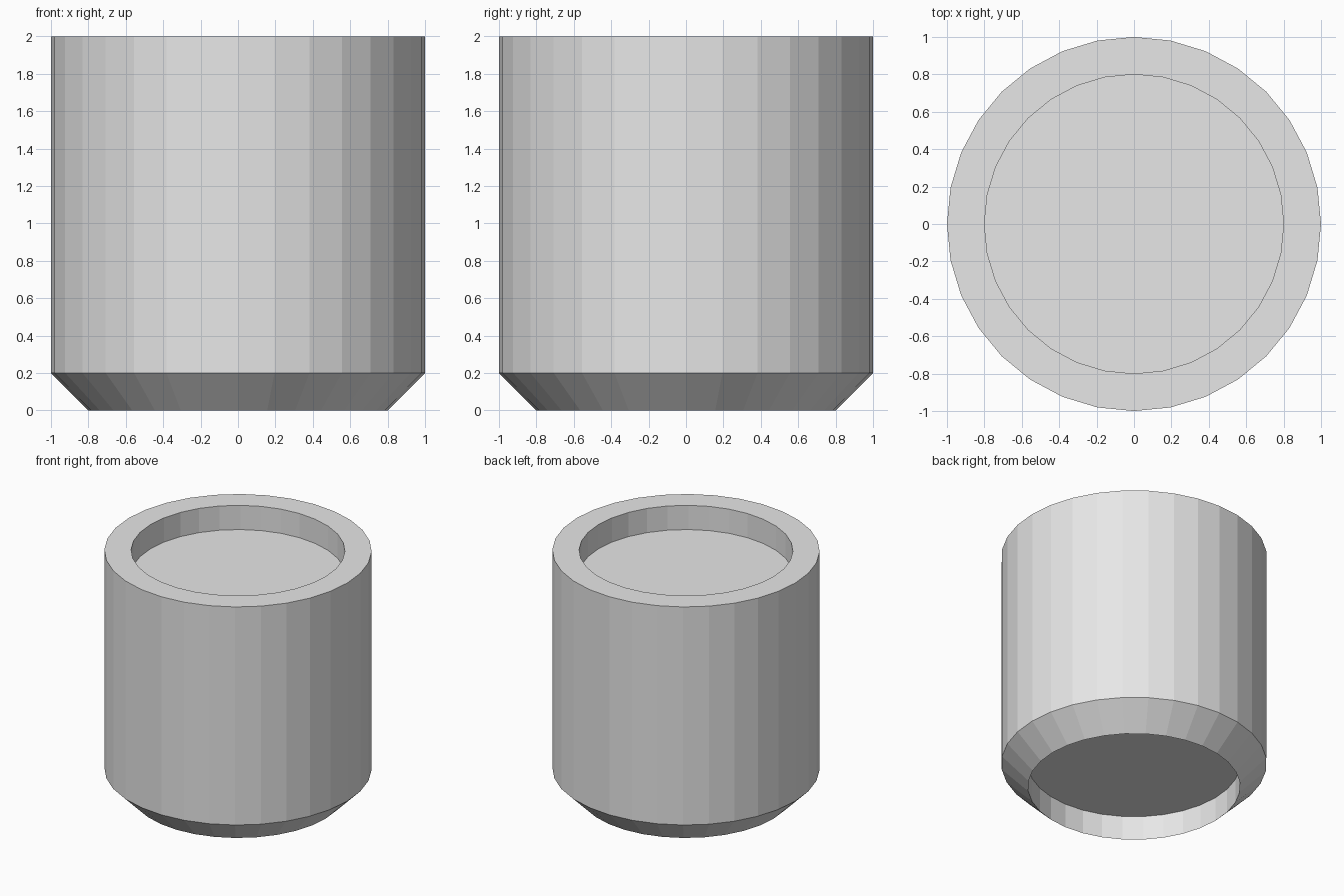
import bpy
import bmesh
from math import cos, sin, tau

default_cube = bpy.data.objects.get("Cube")
if default_cube:
    bpy.data.objects.remove(default_cube, do_unlink=True)

SIDES = 32
RADIUS, INNER = 1.0, 0.8
HEIGHT, STEP = 2.0, 0.2  # STEP: chamfer height and depth of both recesses

grey = bpy.data.materials.new("light grey")
grey.use_nodes = True
colour = (0.8, 0.8, 0.8, 1.0)
grey.diffuse_color = colour
grey.node_tree.nodes["Principled BSDF"].inputs["Base Color"].default_value = colour


def add_ring(bm, radius, z):
    angles = [tau * i / SIDES for i in range(SIDES)]
    return [bm.verts.new((radius * cos(a), radius * sin(a), z)) for a in angles]


def lathe(name, profile, material):
    """Closed faceted solid turned from (radius, z) points, capped at both ends."""
    bm = bmesh.new()
    rings = [add_ring(bm, r, z) for r, z in profile]
    for low, high in zip(rings, rings[1:]):
        for i in range(SIDES):
            j = (i + 1) % SIDES
            bm.faces.new((low[i], low[j], high[j], high[i]))
    bm.faces.new(rings[0][::-1])
    bm.faces.new(rings[-1])
    bmesh.ops.recalc_face_normals(bm, faces=bm.faces)
    mesh = bpy.data.meshes.new(name)
    bm.to_mesh(mesh)
    bm.free()
    mesh.materials.append(material)
    obj = bpy.data.objects.new(name, mesh)
    bpy.context.collection.objects.link(obj)
    return obj


# Cup body: underside recess, chamfered foot, straight wall, rim, shallow top recess
lathe("cup_body", [
    (INNER, STEP),
    (INNER, 0),
    (RADIUS, STEP),
    (RADIUS, HEIGHT),
    (INNER, HEIGHT),
    (INNER, HEIGHT - STEP),
], grey)
